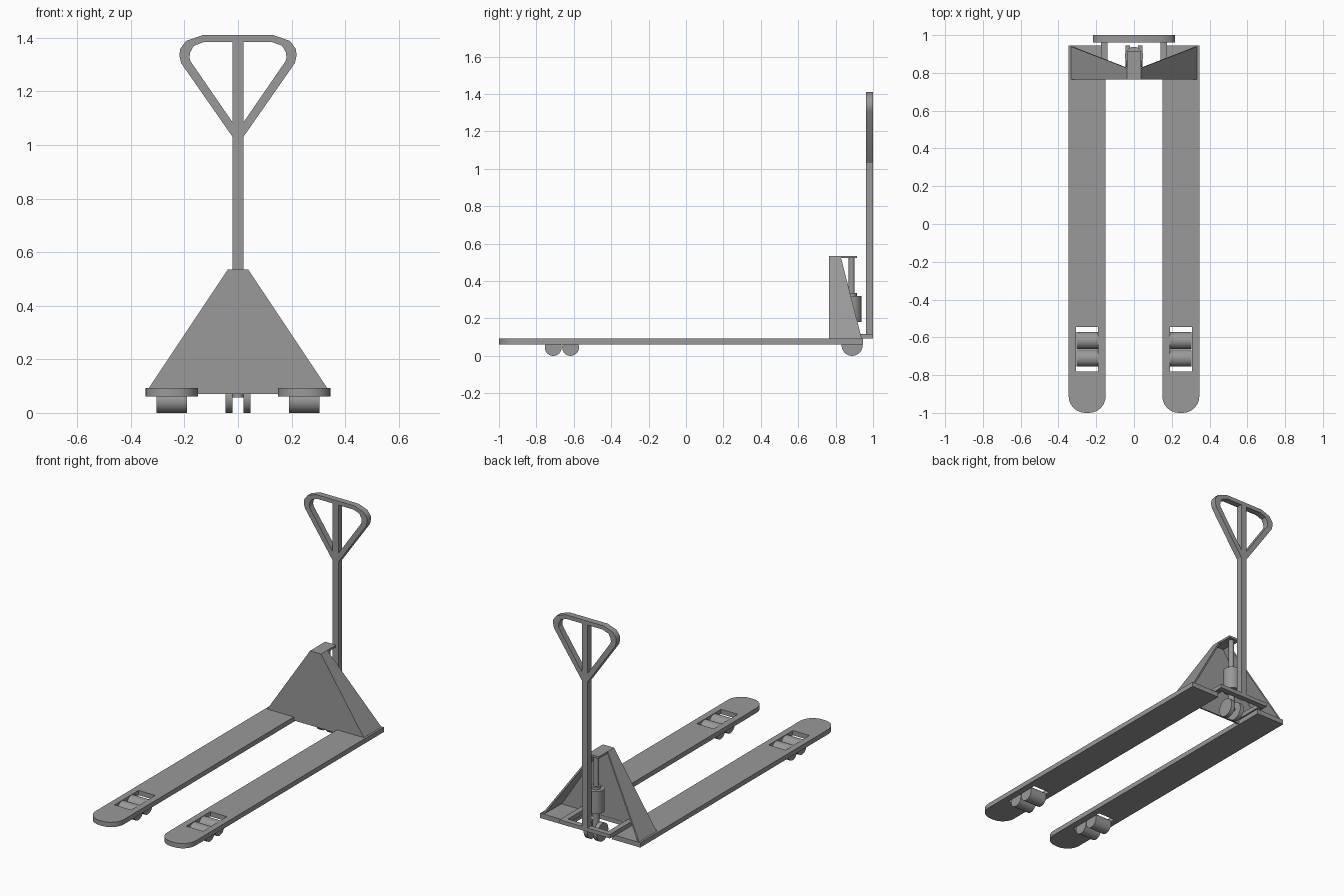
import bpy, bmesh, math
from mathutils import Matrix, Vector

cube = bpy.data.objects.get("Cube")
if cube:
    bpy.data.objects.remove(cube, do_unlink=True)

GREY = (0.32, 0.32, 0.32, 1)
steel = bpy.data.materials.new("plain_grey")
steel.use_nodes = True
steel.diffuse_color = GREY
steel.node_tree.nodes["Principled BSDF"].inputs["Base Color"].default_value = GREY


def finish(name, bm, smooth=False):
    bmesh.ops.recalc_face_normals(bm, faces=bm.faces)
    mesh = bpy.data.meshes.new(name)
    bm.to_mesh(mesh)
    bm.free()
    obj = bpy.data.objects.new(name, mesh)
    bpy.context.collection.objects.link(obj)
    mesh.materials.append(steel)
    if smooth:
        bpy.ops.object.select_all(action="DESELECT")
        obj.select_set(True)
        bpy.context.view_layer.objects.active = obj
        bpy.ops.object.shade_smooth_by_angle(angle=math.radians(35))
    return obj


def box(name, x, y, z):
    bm = bmesh.new()
    lo, hi = Vector((x[0], y[0], z[0])), Vector((x[1], y[1], z[1]))
    bmesh.ops.create_cube(bm, size=1, matrix=Matrix.Translation((lo + hi) / 2)
                          @ Matrix.Diagonal((*(hi - lo), 1)))
    return finish(name, bm)


def cylinder(name, centre, radius, length, axis="Z"):
    bm = bmesh.new()
    turn = Matrix.Rotation(math.pi / 2, 4, "Y") if axis == "X" else Matrix()
    bmesh.ops.create_cone(bm, cap_ends=True, segments=32, radius1=radius, radius2=radius,
                          depth=length, matrix=Matrix.Translation(centre) @ turn)
    return finish(name, bm, True)


def extrude(bm, vec):
    ret = bmesh.ops.extrude_face_region(bm, geom=bm.faces[:])
    bmesh.ops.translate(bm, vec=vec,
                        verts=[g for g in ret["geom"] if isinstance(g, bmesh.types.BMVert)])


# Forks with rounded tips, roller slots and load rollers
def fork(side, s):
    half, r, steps = 0.098, 0.088, 6
    cx = s * 0.248
    outline = [(half, 0.945), (-half, 0.945)]
    for sx, start in ((-1, math.pi), (1, 1.5 * math.pi)):
        for i in range(steps + 1):
            a = start + i / steps * math.pi / 2
            outline.append((sx * (half - r) + r * math.cos(a), r - 1 + r * math.sin(a)))
    bm = bmesh.new()
    bm.faces.new([bm.verts.new((cx + x, y, 0.062)) for x, y in outline])
    extrude(bm, (0, 0, 0.03))
    obj = finish(side + "_fork", bm, True)

    slot = box(side + "_slot_cutter", (cx - 0.058, cx + 0.058), (-0.782, -0.545), (0, 0.2))
    slot.hide_render = True
    mod = obj.modifiers.new("slot", "BOOLEAN")
    mod.operation, mod.object, mod.solver = "DIFFERENCE", slot, "EXACT"
    bpy.context.view_layer.objects.active = obj
    bpy.ops.object.modifier_apply(modifier=mod.name)
    bpy.data.objects.remove(slot, do_unlink=True)

    for end, y in (("front", -0.71), ("rear", -0.617)):
        cylinder(f"{side}_{end}_roller", (cx, y, 0.045), 0.045, 0.114, "X")


for side, s in (("left", 1), ("right", -1)):
    fork(side, s)
    # Steering wheel and frame arm on each side
    cylinder(side + "_steer_wheel", (s * 0.033, 0.888, 0.056), 0.056, 0.026, "X")
    box(side + "_frame_arm", sorted((s * 0.14, s * 0.174)), (0.772, 0.965), (0.092, 0.118))

box("rear_frame_bar", (-0.174, 0.174), (0.965, 1.0), (0.094, 0.118))

# Tapered sheet housing, open at the back
bm = bmesh.new()
rows = []
for half, z, back in ((0.335, 0.09, 0.94), (0.038, 0.535, 0.826)):
    rows.append([bm.verts.new(p) for p in ((-half, back, z), (-half, 0.765, z),
                                           (half, 0.765, z), (half, back, z))])
for i in range(3):
    bm.faces.new((rows[0][i], rows[0][i + 1], rows[1][i + 1], rows[1][i]))
bm.faces.new(rows[1])
housing = finish("housing", bm)
# make the shell face outward so its thickness grows inward
if housing.data.polygons[1].normal.y > 0:
    housing.data.flip_normals()
wall = housing.modifiers.new("wall", "SOLIDIFY")
wall.thickness, wall.offset = 0.01, -1
wall.use_even_offset = True
box("housing_lower_plate", (-0.16, 0.16), (0.765, 0.775), (0.07, 0.095))
box("housing_top_tab", (-0.038, 0.038), (0.82, 0.914), (0.522, 0.535))

# Hydraulic pump
cylinder("pump_rod", (0, 0.886, 0.43), 0.016, 0.19)
cylinder("pump_collar", (0, 0.886, 0.328), 0.027, 0.016)
cylinder("pump_body", (0, 0.889, 0.25), 0.049, 0.14)
cylinder("pump_column", (0, 0.888, 0.12), 0.02, 0.126)

# Handle stem and grip loop
box("handle_stem", (-0.02, 0.02), (0.962, 1.0), (0.094, 1.405))
outer = [(0.02, 1.03), (0.212, 1.305), (0.218, 1.33), (0.217, 1.357), (0.194, 1.388), (0.132, 1.41)]
inner = [(0.02, 1.084), (0.177, 1.312), (0.181, 1.325), (0.179, 1.345), (0.165, 1.37), (0.125, 1.385)]
bm = bmesh.new()
loops = [[bm.verts.new((x, 0.962, z)) for x, z in half + [(-x, z) for x, z in reversed(half)]]
         for half in (outer, inner)]
n = len(loops[0])
for i in range(n):
    j = (i + 1) % n
    bm.faces.new((loops[0][i], loops[0][j], loops[1][j], loops[1][i]))
extrude(bm, (0, 0.038, 0))
finish("handle_grip", bm, True)
